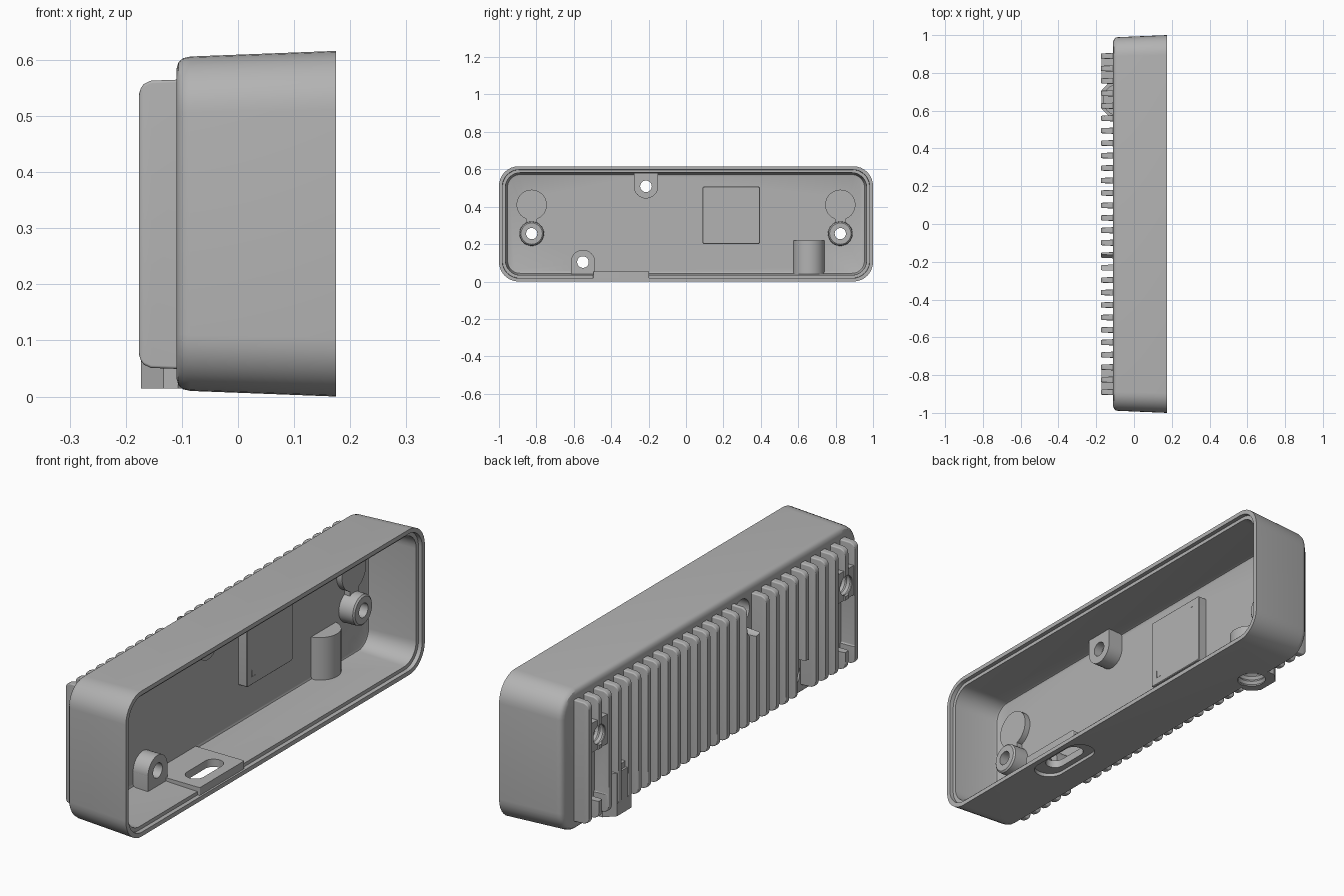
import bpy, bmesh, math

if "Cube" in bpy.data.objects:
    bpy.data.objects.remove(bpy.data.objects["Cube"], do_unlink=True)

grey = bpy.data.materials.new("matte grey")
grey.use_nodes = True
colour = (0.45, 0.45, 0.45, 1)
grey.diffuse_color = colour
grey.node_tree.nodes["Principled BSDF"].inputs["Base Color"].default_value = colour

MID = 0.308      # height of the housing centre line
FLOOR = -0.06    # inner face of the back wall
parts = []


def outline(hu, hv, r, seg):
    """Rounded rectangle; it becomes a circle when r equals both half sizes."""
    pts = []
    for k, (su, sv) in enumerate(((1, 1), (-1, 1), (-1, -1), (1, -1))):
        for i in range(seg + 1):
            a = math.pi / 2 * (k + i / seg)
            pts.append((su * (hu - r) + r * math.cos(a), sv * (hv - r) + r * math.sin(a)))
    return pts


def add_loft(bm, rings, cu, cv, axis="x", seg=8):
    """Closed solid through rings of (position, half u, half v, corner radius)."""
    loops = []
    for t, hu, hv, r in rings:
        loop = []
        for u, v in outline(hu, hv, r, seg):
            co = (t, cu + u, cv + v) if axis == "x" else (cv + v, cu + u, t)
            loop.append(bm.verts.new(co))
        loops.append(loop)
    n = len(loops[0])
    for a, b in zip(loops, loops[1:]):
        for i in range(n):
            j = (i + 1) % n
            bm.faces.new((a[i], a[j], b[j], b[i]))
    bm.faces.new(loops[0])
    bm.faces.new(loops[-1])


def finish(name, bm, keep=True):
    bmesh.ops.remove_doubles(bm, verts=bm.verts, dist=1e-5)
    bmesh.ops.recalc_face_normals(bm, faces=bm.faces)
    mesh = bpy.data.meshes.new(name)
    bm.to_mesh(mesh)
    bm.free()
    mesh.materials.append(grey)
    ob = bpy.data.objects.new(name, mesh)
    bpy.context.collection.objects.link(ob)
    if keep:
        parts.append(ob)
    return ob


def loft(name, rings, cu, cv, axis="x", keep=True, seg=8):
    bm = bmesh.new()
    add_loft(bm, rings, cu, cv, axis, seg)
    return finish(name, bm, keep)


def prism(name, t0, t1, hu, hv, r, cu, cv, axis="x", keep=True, seg=8):
    return loft(name, [(t0, hu, hv, r), (t1, hu, hv, r)], cu, cv, axis, keep, seg)


def cut(cutter, *targets):
    """Subtract the cutter from each target, then discard it."""
    cutter.hide_render = True
    for ob in targets:
        mod = ob.modifiers.new("cut", "BOOLEAN")
        mod.operation = "DIFFERENCE"
        mod.solver = "EXACT"
        mod.object = cutter
        deps = bpy.context.evaluated_depsgraph_get()
        mesh = bpy.data.meshes.new_from_object(ob.evaluated_get(deps))
        ob.modifiers.clear()
        ob.data = mesh
    bpy.data.objects.remove(cutter, do_unlink=True)


def hole(t0, t1, r, cu, cv, *targets):
    cut(prism("cutter", t0, t1, r, r, r, cu, cv, "x", False), *targets)


def threaded_hole(t0, t1, r, cu, cv, *targets, axis="x", turns=6):
    n = 2 * turns
    rings = []
    for i in range(n + 1):
        rr = r * (1 if i % 2 == 0 else 0.87)
        rings.append((t0 + (t1 - t0) * i / n, rr, rr, rr))
    cut(loft("cutter", rings, cu, cv, axis, False), *targets)


# Housing: outer skin from the rounded back to the rim, then the inner walls to the floor
housing = loft("housing", [
    (-0.11, 0.965, 0.275, 0.08), (-0.106, 0.978, 0.288, 0.09),
    (-0.098, 0.986, 0.295, 0.098), (-0.085, 0.989, 0.298, 0.1),
    (0.175, 1.0, 0.308, 0.105), (0.175, 0.982, 0.29, 0.09),
    (0.158, 0.981, 0.289, 0.09), (0.158, 0.966, 0.274, 0.08),
    (FLOOR + 0.012, 0.957, 0.267, 0.07), (FLOOR + 0.003, 0.954, 0.264, 0.067),
    (FLOOR, 0.946, 0.256, 0.06)], 0, MID)

# Cooling fins across the back
bm = bmesh.new()
for i in range(28):
    add_loft(bm, [(-0.1, 0.017, 0.258, 0.005), (-0.155, 0.0145, 0.256, 0.005),
                  (-0.168, 0.014, 0.25, 0.005), (-0.173, 0.0125, 0.243, 0.005),
                  (-0.176, 0.01, 0.234, 0.005)], -0.89 + 0.0659 * i, MID - 0.001)
fins = finish("cooling_fins", bm)

# Keyhole shaped mounts at both ends
for side, y in (("right", -0.825), ("left", 0.825)):
    # the disc and neck rise from the floor, the collar stands taller
    disc = prism(side + "_mount_disc", FLOOR - 0.01, -0.034, 0.081, 0.081, 0.081, y, 0.41)
    prism(side + "_mount_neck", FLOOR - 0.01, -0.034, 0.028, 0.04, 0.004, y, 0.325)
    collar = loft(side + "_mount_collar", [(FLOOR - 0.01, 0.066, 0.066, 0.066),
                  (0.004, 0.064, 0.064, 0.064), (0.01, 0.057, 0.057, 0.057)], y, 0.256)
    block = prism(side + "_thread_block", -0.172, -0.1, 0.07, 0.062, 0.01, y, 0.408)
    cut(prism("cutter", -0.2, -0.09, 0.055, 0.11, 0.006, y, 0.236, "x", False), fins)
    hole(-0.2, 0.1, 0.03, y, 0.256, housing, collar, fins)
    threaded_hole(-0.18, -0.05, 0.045, y, 0.405, block, housing, fins, disc)

# Screw posts that merge into the top and bottom walls
for name, y, z, up in (("upper", -0.214, 0.509, 1), ("lower", -0.551, 0.104, -1)):
    post = prism(name + "_screw_post", FLOOR - 0.01, 0.01, 0.065, 0.065, 0.065, y, z)
    web = prism(name + "_post_web", FLOOR - 0.01, 0.01, 0.065, 0.037, 0.001,
                y, z + up * 0.037)
    hole(-0.2, 0.1, 0.031, y, z, housing, post, web)
    hole(-0.2, -0.03, 0.053, y, z, housing, post, web)
    cut(prism("cutter", -0.2, -0.09, 0.056, 0.088, 0.056, y, z, "x", False), fins)

# Raised square contact pad on the floor
loft("contact_pad", [(FLOOR - 0.01, 0.153, 0.153, 0.008), (-0.023, 0.153, 0.153, 0.008),
                     (-0.02, 0.15, 0.15, 0.006)], 0.242, 0.354)
for s in (-1, 1):
    y, z = 0.242 + s * 0.12, 0.354 + s * 0.12
    prism("pad_mark_across", -0.021, -0.019, 0.015, 0.002, 0.001, y - s * 0.015, z)
    prism("pad_mark_upright", -0.021, -0.019, 0.002, 0.015, 0.001, y, z - s * 0.015)

# Threaded cable socket entering from below, bulging inside and chamfered behind
socket = prism("cable_socket", 0.02, 0.22, 0.085, 0.085, 0.085, 0.657, -0.08, "z")
socket_block = prism("cable_socket_block", 0.014, 0.195, 0.088, 0.053, 0.04,
                     0.66, -0.12, "z", True, 1)
threaded_hole(-0.02, 0.185, 0.064, 0.657, -0.088, housing, socket, socket_block, fins,
              axis="z", turns=9)

# Connector slot through the bottom wall, with a recess outside and a pad inside
slot_pad = prism("slot_pad", 0.02, 0.053, 0.15, 0.119, 0.004, -0.347, 0.05, "z")
cut(prism("cutter", -0.05, 0.02, 0.158, 0.064, 0.064, -0.347, 0.086, "z", False),
    housing, slot_pad)
cut(prism("cutter", -0.05, 0.1, 0.1, 0.039, 0.039, -0.347, 0.086, "z", False),
    housing, slot_pad)

# Smooth curved areas while keeping the edges sharp
bpy.ops.object.select_all(action="DESELECT")
for ob in parts:
    ob.select_set(True)
bpy.context.view_layer.objects.active = housing
bpy.ops.object.shade_smooth_by_angle(angle=math.radians(32))
